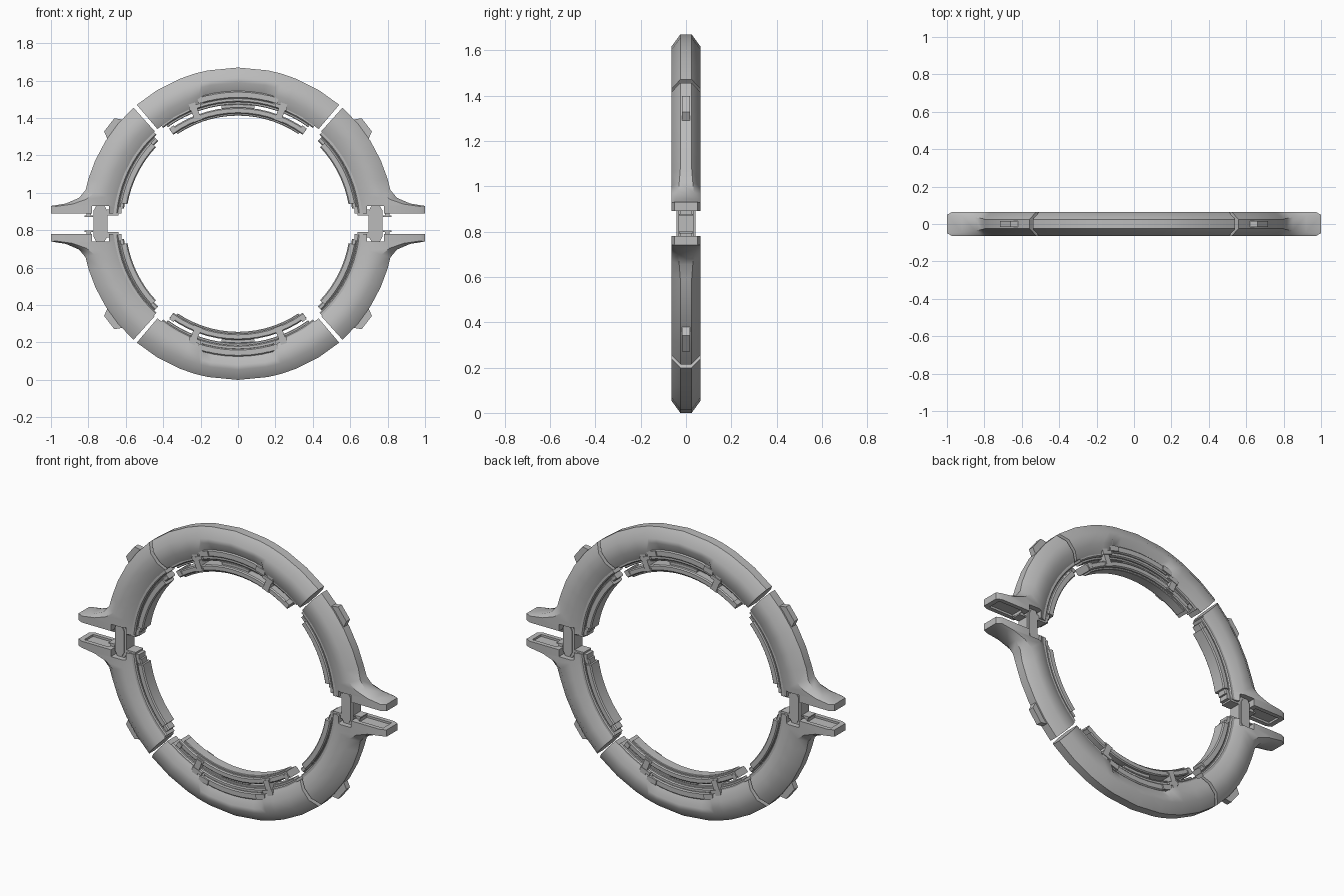
import bpy, bmesh, math
from mathutils import Vector

if "Cube" in bpy.data.objects:
    bpy.data.objects.remove(bpy.data.objects["Cube"])

MID = 0.835  # height of the ring centre
grey = bpy.data.materials.new("plain grey")
grey.diffuse_color = (0.5, 0.5, 0.5, 1)
grey.use_nodes = True
grey.node_tree.nodes["Principled BSDF"].inputs["Base Color"].default_value = grey.diffuse_color


def polar(r, deg):
    a = math.radians(deg)
    return r * math.cos(a), r * math.sin(a)


def make(name, solids, mirror=(False, False, False), smooth=True):
    """Each solid is a list of matching closed rings, skinned and capped."""
    bm = bmesh.new()
    for rings in solids:
        vs = [[bm.verts.new(p) for p in ring] for ring in rings]
        n = len(vs[0])
        for a, b in zip(vs, vs[1:]):
            for i in range(n):
                j = (i + 1) % n
                bm.faces.new((a[i], a[j], b[j], b[i]))
        bm.faces.new(vs[0])
        bm.faces.new(vs[-1][::-1])
    bmesh.ops.recalc_face_normals(bm, faces=bm.faces)
    me = bpy.data.meshes.new(name)
    bm.to_mesh(me)
    bm.free()
    me.materials.append(grey)
    ob = bpy.data.objects.new(name, me)
    ob.location.z = MID
    bpy.context.collection.objects.link(ob)
    if smooth:
        bpy.ops.object.select_all(action='DESELECT')
        ob.select_set(True)
        bpy.context.view_layer.objects.active = ob
        bpy.ops.object.shade_smooth_by_angle(angle=math.radians(40))
    if any(mirror):
        m = ob.modifiers.new("mirror", 'MIRROR')
        m.use_axis = mirror
        m.use_mirror_merge = False
    return ob


def cover_ring(inner, outer, chamfer=0.055, tip=0.025):
    """Eight-sided shell section between an inner and an outer point."""
    i, o = Vector(inner), Vector(outer)
    d = (i - o).normalized()
    half = [(o, tip), (o + d * chamfer, 0.065), (i - d * 0.05, 0.065), (i, 0.04)]
    pts = half + [(p, -y) for p, y in reversed(half)]
    return [(p.x, y, p.y) for p, y in pts]


def arc(r0, r1, y, a0, a1, n, bev=0.006):
    """Curved bar with bevelled rectangular section."""
    sec = [(r0, y - bev), (r0 + bev, y), (r1 - bev, y), (r1, y - bev)]
    sec += [(r, -w) for r, w in reversed(sec)]
    rings = []
    for k in range(n + 1):
        a = a0 + (a1 - a0) * k / n
        rings.append([(polar(r, a)[0], w, polar(r, a)[1]) for r, w in sec])
    return rings


def box(x0, x1, y, z0, z1):
    return [[(x0, s, z0), (x1, s, z0), (x1, s, z1), (x0, s, z1)] for s in (-y, y)]


def radial_prism(deg, profile, y):
    """Prism whose profile is (radius, sideways offset) around a given angle."""
    a = math.radians(deg)
    c, s = math.cos(a), math.sin(a)
    return [[(r * c - t * s, w, r * s + t * c) for r, t in profile] for w in (-y, y)]


def rect(r0, r1, t0, t1):
    return [(r0, t0), (r1, t0), (r1, t1), (r0, t1)]


ALL4 = (True, False, True)
UPDOWN = (False, False, True)
SIDES = (True, False, False)

# Top and bottom shell segments, inner edge cut back in the middle
rings = []
for a in (-40.4, -31, -22, -17, -15, -11, 0, 11, 15, 17, 22, 31, 40.4):
    r_in = 0.705 if abs(a) < 16 else 0.665
    rings.append(cover_ring(polar(r_in, 90 - a), polar(0.835, 90 - a)))
make("end_cover", [rings], UPDOWN)

# Four side shell segments flaring into flat flanges
rings = [cover_ring(polar(0.665, a), polar(0.835, a)) for a in (48, 40, 32, 24, 17)]
rings += [
    cover_ring((0.652, 0.13), (0.815, 0.18), 0.05, 0.03),
    cover_ring((0.658, 0.105), (0.85, 0.138), 0.04, 0.035),
    cover_ring((0.661, 0.085), (0.92, 0.108), 0.035, 0.045),
    cover_ring((0.663, 0.07), (1.0, 0.095), 0.03, 0.05),
    cover_ring((0.663, 0.055), (1.0, 0.055), 0.03, 0.05),
]
side = make("side_cover", [rings], ALL4)

# Cutter for the link notch and the flange recess
cutter = make("notch_cutter", [box(0.69, 0.78, 0.1, 0.02, 0.095),
                               box(0.81, 0.97, 0.04, 0.02, 0.067)], smooth=False)
cutter.hide_render = True
cutter.hide_viewport = True
cutter.display_type = 'WIRE'
cut = side.modifiers.new("notch", 'BOOLEAN')
cut.operation = 'DIFFERENCE'
cut.object = cutter
side.modifiers.move(1, 0)

# Inner tracks lining the shells
make("side_track", [arc(0.645, 0.675, 0.04, 5, 47.5, 10),
                    arc(0.632, 0.648, 0.025, 6, 46, 10, 0.003)], ALL4)
make("end_track", [arc(0.65, 0.675, 0.04, 52, 128, 16),
                   arc(0.638, 0.655, 0.025, 54, 126, 16, 0.003),
                   arc(0.67, 0.71, 0.05, 74, 106, 6)], UPDOWN)

# Contact pads on the inside
make("side_pad", [arc(0.60, 0.638, 0.04, 10, 43, 8),
                  arc(0.615, 0.642, 0.03, 7.5, 46, 8)], ALL4)
make("end_pad", [arc(0.588, 0.622, 0.045, 54, 126, 14),
                 arc(0.578, 0.592, 0.03, 56, 124, 14, 0.003),
                 arc(0.615, 0.643, 0.025, 82, 98, 4)], UPDOWN)

# Clips holding the end pads, with feet and small pad-end studs
make("pad_clip", [radial_prism(69, rect(0.60, 0.70, -0.018, 0.018), 0.052),
                  radial_prism(70, rect(0.655, 0.675, -0.035, 0.03), 0.055),
                  radial_prism(74.5, rect(0.675, 0.705, -0.03, 0.03), 0.058),
                  radial_prism(69, rect(0.59, 0.605, -0.025, 0.025), 0.048),
                  radial_prism(55.5, rect(0.60, 0.628, -0.014, 0.014), 0.05)],
     ALL4, smooth=False)

# Outer lugs on the side shells
make("outer_lug", [radial_prism(37.5, [(0.80, -0.075), (0.83, -0.065), (0.868, -0.045),
                                       (0.868, 0.045), (0.83, 0.065), (0.80, 0.075)],
                                0.017)], ALL4, smooth=False)

# Links joining the upper and lower halves
def link(w, h, y):
    p = [(w - 0.014, h), (w, h - 0.025), (w, 0.025 - h), (w - 0.014, -h)]
    p += [(-x, z) for x, z in reversed(p)]
    return [[(0.736 + x, s, z) for x, z in p] for s in (-y, y)]

make("joining_link", [link(0.037, 0.094, 0.036), link(0.024, 0.088, 0.041)],
     SIDES, smooth=False)

# Thin stop plates and end blocks in the gap
make("gap_plate", [box(0.775, 0.82, 0.03, 0.035, 0.043),
                   box(0.785, 0.81, 0.025, 0.04, 0.07),
                   box(0.64, 0.70, 0.035, 0.045, 0.075),
                   box(0.622, 0.65, 0.03, 0.055, 0.09)], ALL4, smooth=False)
